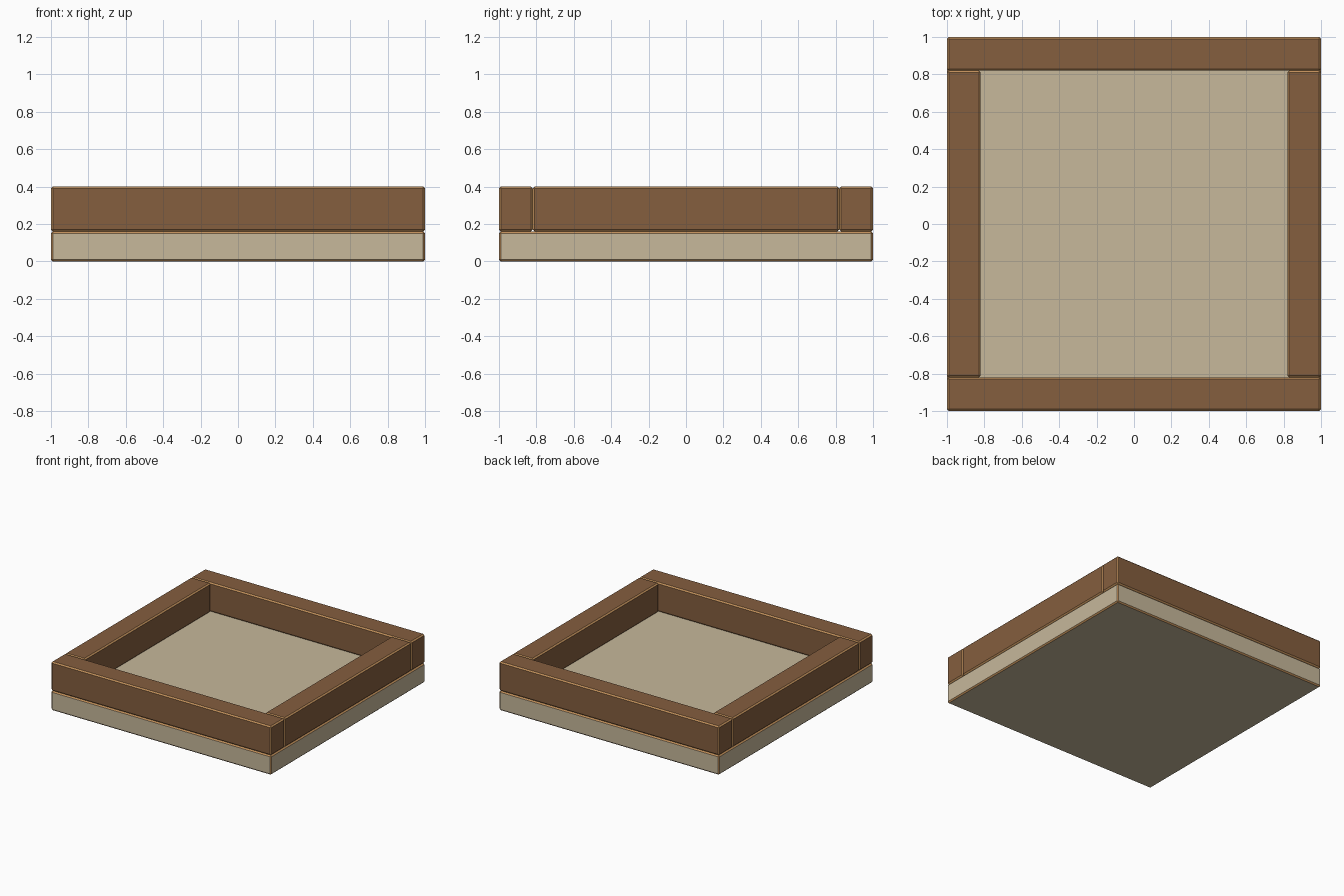
import bpy, bmesh

if "Cube" in bpy.data.objects:
    bpy.data.objects.remove(bpy.data.objects["Cube"])


def material(name, srgb):
    lin = [((c / 255 + 0.055) / 1.055) ** 2.4 for c in srgb]
    m = bpy.data.materials.new(name)
    m.diffuse_color = (*lin, 1)
    m.use_nodes = True
    m.node_tree.nodes["Principled BSDF"].inputs["Base Color"].default_value = m.diffuse_color
    return m


beige = material("beige_panel", (199, 184, 155))
brown = material("brown_wood", (133, 94, 62))
tan = material("tan_edge", (196, 146, 92))

BEVEL = 0.01


def block(name, lo, hi, face_mat):
    """Chamfered box; the chamfers take the edge colour."""
    bm = bmesh.new()
    bmesh.ops.create_cube(bm, size=1)
    for v in bm.verts:
        v.co = [(l + h) / 2 + c * (h - l) for l, h, c in zip(lo, hi, v.co)]
    bmesh.ops.bevel(bm, geom=bm.edges[:], offset=BEVEL, segments=1,
                    affect='EDGES', profile=0.5)
    bm.normal_update()
    for f in bm.faces:
        f.material_index = 0 if max(abs(c) for c in f.normal) > 0.99 else 1
    me = bpy.data.meshes.new(name)
    bm.to_mesh(me)
    bm.free()
    me.materials.append(face_mat)
    me.materials.append(tan)
    ob = bpy.data.objects.new(name, me)
    bpy.context.collection.objects.link(ob)


BASE_TOP, TOP, INNER = 0.16, 0.40, 0.82

# Base slab
block("base_slab", (-1, -1, 0), (1, 1, BASE_TOP), beige)

# Full-width front and back rails
block("front_rail", (-1, -1, BASE_TOP), (1, -INNER, TOP), brown)
block("back_rail", (-1, INNER, BASE_TOP), (1, 1, TOP), brown)

# Side rails fitted between them
block("left_rail", (-1, -INNER, BASE_TOP), (-INNER, INNER, TOP), brown)
block("right_rail", (INNER, -INNER, BASE_TOP), (1, INNER, TOP), brown)
